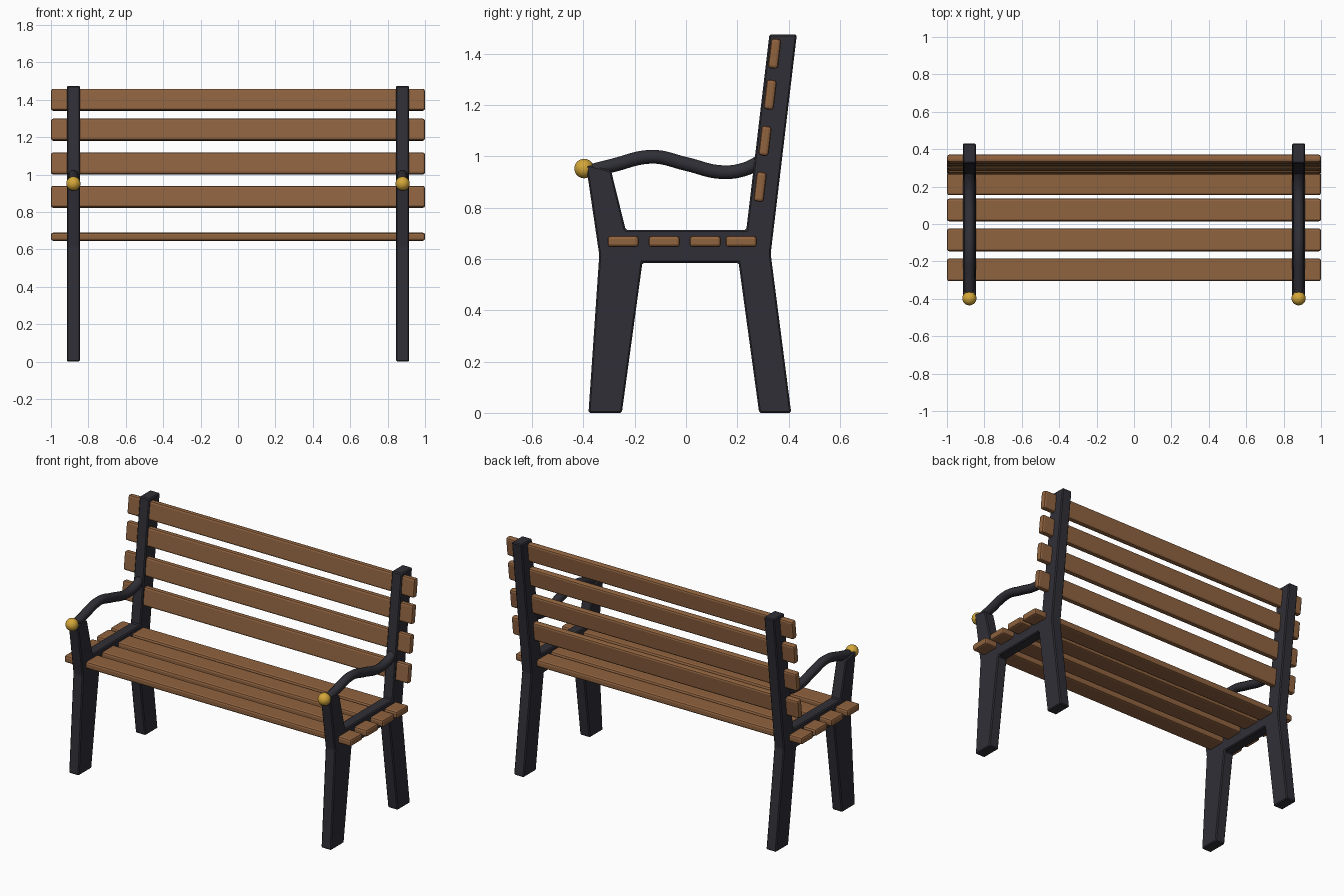
import bpy, bmesh, math

cube = bpy.data.objects.get("Cube")
if cube:
    bpy.data.objects.remove(cube, do_unlink=True)


def material(name, rgb, roughness):
    m = bpy.data.materials.new(name)
    m.use_nodes = True
    m.diffuse_color = (*rgb, 1)
    bsdf = next(n for n in m.node_tree.nodes if n.type == 'BSDF_PRINCIPLED')
    bsdf.inputs["Base Color"].default_value = (*rgb, 1)
    bsdf.inputs["Roughness"].default_value = roughness
    return m


WOOD = material("warm_wood", (0.28, 0.125, 0.05), 0.7)
IRON = material("dark_iron", (0.028, 0.028, 0.037), 0.6)
BRASS = material("brass", (0.65, 0.38, 0.04), 0.5)


def mesh_object(name, bm, mat):
    bmesh.ops.recalc_face_normals(bm, faces=bm.faces)
    mesh = bpy.data.meshes.new(name)
    bm.to_mesh(mesh)
    bm.free()
    mesh.materials.append(mat)
    obj = bpy.data.objects.new(name, mesh)
    bpy.context.collection.objects.link(obj)
    return obj


def soften(obj, width, segments):
    mod = obj.modifiers.new("rounded_edges", 'BEVEL')
    mod.width, mod.segments = width, segments
    mod.limit_method = 'ANGLE'
    mod.angle_limit = math.radians(30 if segments > 1 else 5)


def smooth(obj, angle=30):
    bpy.ops.object.select_all(action='DESELECT')
    obj.select_set(True)
    bpy.context.view_layer.objects.active = obj
    bpy.ops.object.shade_smooth_by_angle(angle=math.radians(angle))


def slat(name, y, z, depth, height, tilt=0):
    bm = bmesh.new()
    bmesh.ops.create_cube(bm, size=1)
    bmesh.ops.scale(bm, vec=(2, depth, height), verts=bm.verts)
    obj = mesh_object(name, bm, WOOD)
    obj.location = (0, y, z)
    obj.rotation_euler.x = tilt
    soften(obj, 0.012, 2)


# Side frame outline: legs, seat rail, arm post and back post in one (y, z) profile
OUTLINE = [(-0.38, 0), (-0.25, 0), (-0.17, 0.585), (0.205, 0.585),
           (0.285, 0), (0.41, 0), (0.33, 0.62), (0.432, 1.475),
           (0.325, 1.475), (0.235, 0.713), (-0.235, 0.713),
           (-0.292, 0.945), (-0.39, 0.968), (-0.338, 0.615)]
ARM_PATH = [(-0.36, 0.945), (-0.29, 0.963), (-0.13, 0.998),
            (0.0, 0.97), (0.14, 0.938), (0.23, 0.95), (0.3, 0.985)]
FRAME_X, THICK = 0.88, 0.07


def side_frame(side, x):
    bm = bmesh.new()
    face = bm.faces.new([bm.verts.new((x - THICK / 2, y, z)) for y, z in OUTLINE])
    ext = bmesh.ops.extrude_face_region(bm, geom=[face])
    verts = [g for g in ext["geom"] if isinstance(g, bmesh.types.BMVert)]
    bmesh.ops.translate(bm, vec=(THICK, 0, 0), verts=verts)
    soften(mesh_object(side + "_frame", bm, IRON), 0.006, 1)


def armrest(side, x):
    curve = bpy.data.curves.new(side + "_armrest", 'CURVE')
    curve.dimensions = '3D'
    curve.bevel_depth = 0.028
    curve.bevel_resolution = 3
    curve.resolution_u = 8
    curve.use_fill_caps = True
    spline = curve.splines.new('BEZIER')
    spline.bezier_points.add(len(ARM_PATH) - 1)
    for point, (y, z) in zip(spline.bezier_points, ARM_PATH):
        point.co = (x, y, z)
        point.handle_left_type = point.handle_right_type = 'AUTO'
    curve.materials.append(IRON)
    obj = bpy.data.objects.new(side + "_armrest", curve)
    bpy.context.collection.objects.link(obj)
    bpy.ops.object.select_all(action='DESELECT')
    obj.select_set(True)
    bpy.context.view_layer.objects.active = obj
    bpy.ops.object.convert(target='MESH')
    smooth(bpy.context.object, 50)


def knob(side, x):
    bm = bmesh.new()
    bmesh.ops.create_uvsphere(bm, u_segments=24, v_segments=16, radius=0.038)
    obj = mesh_object(side + "_armrest_knob", bm, BRASS)
    obj.location = (x, -0.397, 0.952)
    smooth(obj)


for side, x in (("left", FRAME_X), ("right", -FRAME_X)):
    side_frame(side, x)
    armrest(side, x)
    knob(side, x)

# Seat slats lie inside the rail
for i, y in enumerate((-0.245, -0.085, 0.075, 0.215)):
    slat(f"seat_slat_{i + 1}", y, 0.668, 0.122, 0.044)

# Back slats lean with the back posts
for i, (y, z) in enumerate(((0.289, 0.881), (0.308, 1.06), (0.328, 1.24), (0.345, 1.4))):
    slat(f"back_slat_{i + 1}", y, z, 0.04, 0.117, -math.radians(6.7))
